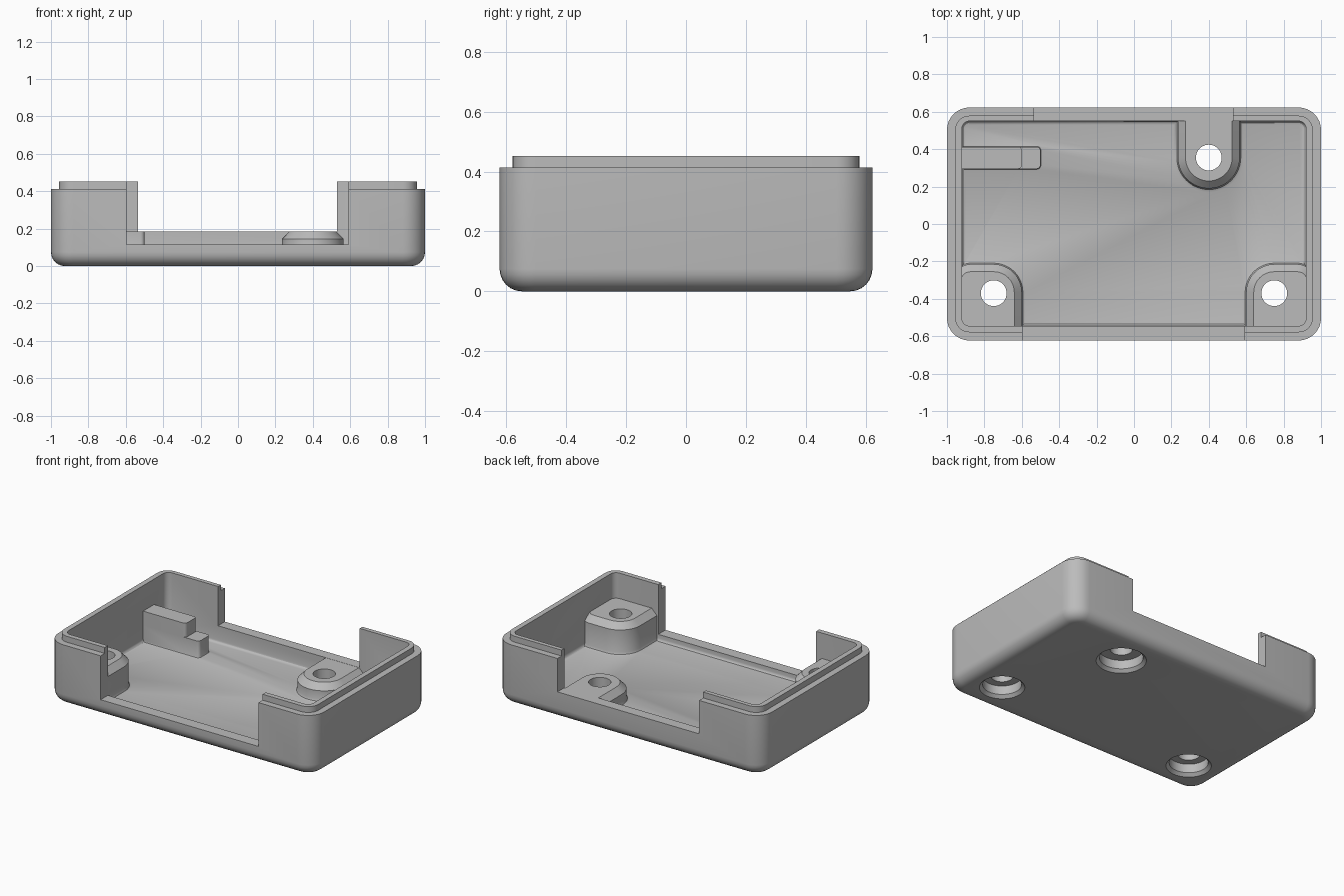
import bpy, bmesh, math

if "Cube" in bpy.data.objects:
    bpy.data.objects.remove(bpy.data.objects["Cube"], do_unlink=True)

# One plain grey plastic
grey = bpy.data.materials.new("grey_plastic")
grey.use_nodes = True
colour = (0.5, 0.5, 0.5, 1)
grey.diffuse_color = colour
bsdf = next(n for n in grey.node_tree.nodes if n.type == 'BSDF_PRINCIPLED')
bsdf.inputs["Base Color"].default_value = colour

FLOOR, RIM, TOP = 0.07, 0.413, 0.453
SILL_FRONT, SILL_BACK, TALL = 0.115, 0.185, 0.28
CHAMFER, FILLET = 0.04, 0.02


def outline(x0, x1, y0, y1, radii, inset, steps):
    """Rounded rectangle, corners in order: +x+y, -x+y, -x-y, +x-y."""
    x0, x1, y0, y1 = x0 + inset, x1 - inset, y0 + inset, y1 - inset
    points = []
    for i, (x, y, sx, sy) in enumerate(((x1, y1, 1, 1), (x0, y1, -1, 1),
                                        (x0, y0, -1, -1), (x1, y0, 1, -1))):
        r = max(radii[i] - inset, 0.004)
        for k in range(steps + 1):
            a = math.pi / 2 * (i + k / steps)
            points.append((x - sx * r + r * math.cos(a), y - sy * r + r * math.sin(a)))
    return points


def loft(name, bounds, radii, layers, steps=8):
    """Stack of inset outlines, given as (height, inset) layers."""
    if not isinstance(radii, tuple):
        radii = (radii,) * 4
    bm = bmesh.new()
    rings = [[bm.verts.new((x, y, z)) for x, y in outline(*bounds, radii, d, steps)]
             for z, d in layers]
    bm.faces.new(rings[0][::-1])
    bm.faces.new(rings[-1])
    n = len(rings[0])
    for low, high in zip(rings, rings[1:]):
        for i in range(n):
            j = (i + 1) % n
            bm.faces.new((low[i], low[j], high[j], high[i]))
    bmesh.ops.remove_doubles(bm, verts=bm.verts, dist=1e-5)
    bmesh.ops.recalc_face_normals(bm, faces=bm.faces)
    mesh = bpy.data.meshes.new(name)
    bm.to_mesh(mesh)
    bm.free()
    mesh.materials.append(grey)
    obj = bpy.data.objects.new(name, mesh)
    bpy.context.collection.objects.link(obj)
    return obj


def combine(target, tool, operation):
    """Apply a boolean and discard the tool."""
    mod = target.modifiers.new("join", 'BOOLEAN')
    mod.operation, mod.solver, mod.object = operation, 'EXACT', tool
    tool.hide_render = True
    bpy.context.view_layer.objects.active = target
    bpy.ops.object.modifier_apply(modifier=mod.name)
    bpy.data.objects.remove(tool, do_unlink=True)


def quarter(z, r, steps):
    """Layers of a convex rounded bottom edge."""
    angles = [math.pi / 2 * k / steps for k in range(steps + 1)]
    return [(z + r - r * math.cos(a), r - r * math.sin(a)) for a in angles]


def foot(r):
    """Layers of a concave fillet where a raised part meets the floor."""
    return [(FLOOR - 0.01, -r)] + [(z, -d) for z, d in
            ((FLOOR, r), (FLOOR + 0.3 * r, 0.3 * r), (FLOOR + r, 0))]


# Tray shell with rounded bottom edge and stepped lip
case = loft("case_base", (-1, 1, -0.623, 0.623), 0.12,
            quarter(0, 0.075, 6) + [(RIM, 0), (RIM, 0.044), (TOP, 0.044)])
combine(case, loft("cavity", (-0.92, 0.92, -0.545, 0.55), 0.04,
                   quarter(FLOOR, FILLET, 3) + [(1, 0)]), 'DIFFERENCE')

# Openings in the front and back walls
for name, bounds, z in (("front_opening", (-0.597, 0.59, -0.8, -0.51), SILL_FRONT),
                        ("back_opening", (-0.535, 0.53, 0.51, 0.8), SILL_BACK + 0.001)):
    combine(case, loft(name, bounds, 0.004, [(z, 0), (1, 0)], 1), 'DIFFERENCE')

# Screw bosses: two in the front corners, one on the back wall
for side in (-1, 1):
    xs = sorted((side * 0.6, side * 0.965))
    radii = (0.09, 0.15, 0.004, 0.09) if side > 0 else (0.15, 0.09, 0.09, 0.004)
    combine(case, loft("corner_boss", (*xs, -0.59, -0.215), radii,
                       foot(FILLET) + [(TALL - CHAMFER, 0), (TALL, CHAMFER)]), 'UNION')
combine(case, loft("back_boss", (0.235, 0.565, 0.19, 0.595), (0.004, 0.004, 0.165, 0.165),
                   foot(FILLET) + [(SILL_BACK - CHAMFER, 0), (SILL_BACK, CHAMFER)], 12), 'UNION')

# Stepped rail on the side wall
for name, end, height in (("rail_low", -0.5, SILL_BACK), ("rail_high", -0.6, TALL)):
    combine(case, loft(name, (-0.95, end, 0.295, 0.413), 0.02,
                       foot(0.008) + [(height, 0)], 4), 'UNION')

# Screw holes with counterbores from below
for x, y, bore in ((-0.75, -0.37, 0.12), (0.75, -0.37, 0.12), (0.4, 0.355, 0.135)):
    for name, r, layers in (
            ("screw_hole", 0.069, [(-0.1, 0), (0.6, 0)]),
            ("counterbore", bore, [(-0.02, -0.04), (0.02, 0), (0.08, 0)])):
        combine(case, loft(name, (x - r, x + r, y - r, y + r), r, layers, 10), 'DIFFERENCE')

# Smooth curved surfaces, keep edges crisp
bpy.ops.object.select_all(action='DESELECT')
case.select_set(True)
bpy.context.view_layer.objects.active = case
bpy.ops.object.shade_smooth_by_angle(angle=math.radians(30))
